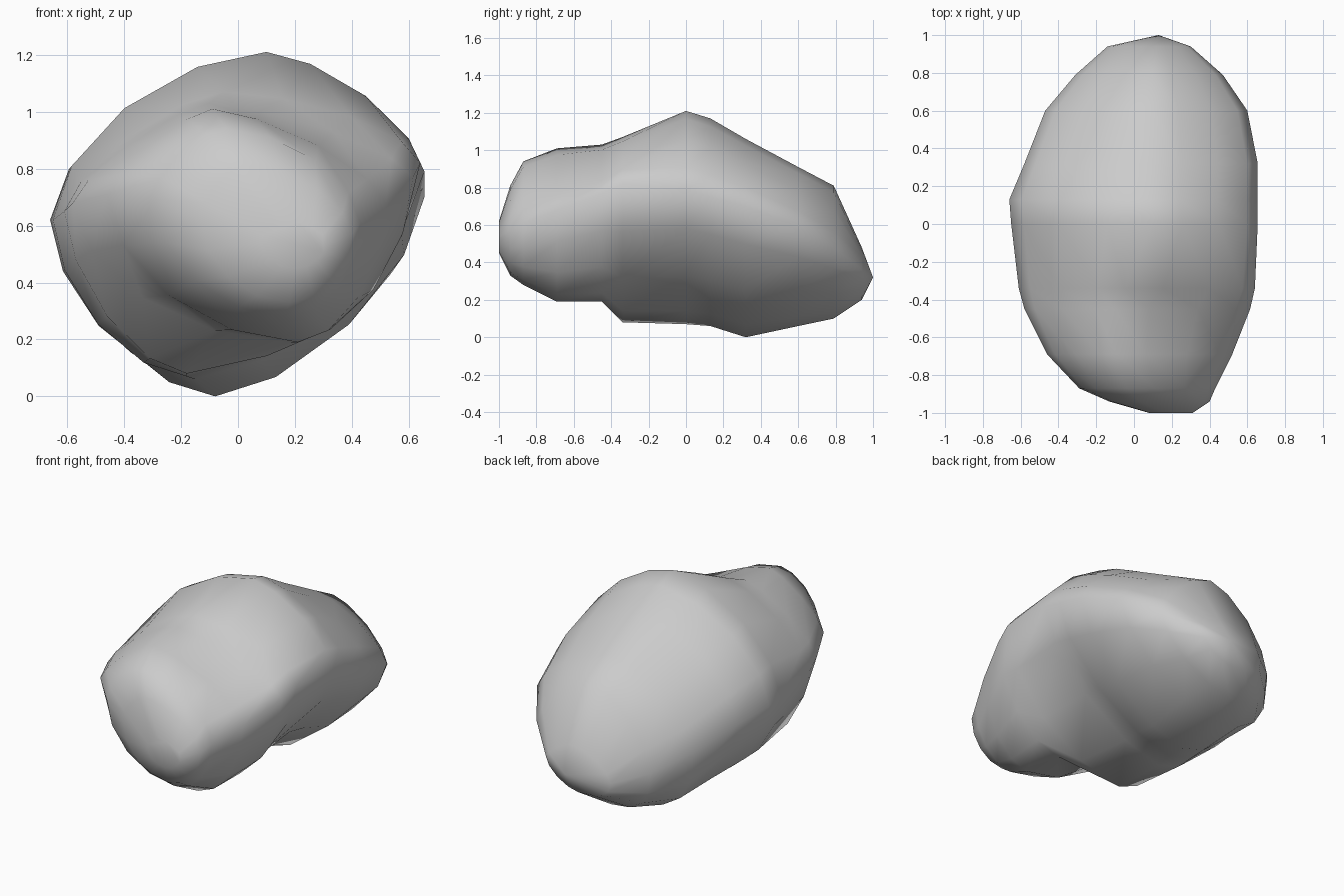
import bpy
import bmesh
import math

cube = bpy.data.objects.get("Cube")
if cube:
    bpy.data.objects.remove(cube, do_unlink=True)

# Corner fullness: upper right, upper left, lower left, lower right
NOSE = (1.7, 1.7, 1.9, 2.0)
LOBE = (1.4, 1.3, 1.8, 1.8)
WAIST = (1.6, 1.4, 1.6, 1.8)
BODY = (1.5, 1.7, 1.7, 1.55)
REAR = (1.45, 1.6, 2.6, 1.6)

# Cross-sections from front to back:
# y, side -x (x, z), top (x, z), side +x (x, z), bottom (x, z), fullness
SECTIONS = [
    (-1.0, .08, .54, .16, .62, .31, .54, .2, .45, NOSE),
    (-.94, -.13, .62, .03, .81, .4, .57, .18, .33, NOSE),
    (-.87, -.29, .69, -.04, .94, .43, .61, .17, .28, NOSE),
    (-.69, -.46, .71, -.09, 1.01, .52, .68, .21, .19, LOBE),
    (-.45, -.58, .68, -.1, 1.03, .615, .77, .18, .19, LOBE),
    (-.34, -.61, .65, -.05, 1.07, .64, .82, -.18, .08, WAIST),
    (0, -.65, .62, .1, 1.21, .655, .79, -.18, .07, BODY),
    (.13, -.66, .62, .08, 1.17, .655, .75, -.15, .06, BODY),
    (.32, -.58, .56, .09, 1.06, .655, .7, -.08, 0, BODY),
    (.6, -.47, .46, .1, .91, .6, .59, -.07, .06, REAR),
    (.79, -.31, .36, .1, .81, .47, .48, -.04, .1, REAR),
    (.94, -.14, .31, .12, .48, .3, .36, .08, .2, REAR),
]
STEPS = 4


def ring_points(section):
    """Join the four extreme points of a section with softened arcs."""
    y, fullness = section[0], section[-1]
    left, top, right, bottom = [section[i:i + 2] for i in (1, 3, 5, 7)]
    corners = [(right, top), (left, top), (left, bottom), (right, bottom)]
    points = []
    for index, (side, pole) in enumerate(corners):
        e = 2 / fullness[index]
        for step in range(STEPS):
            t = step / STEPS * math.pi / 2
            if index % 2:
                t = math.pi / 2 - t
            c, s = max(0, math.cos(t)) ** e, math.sin(t) ** e
            points.append((pole[0] + (side[0] - pole[0]) * c, y,
                           side[1] + (pole[1] - side[1]) * s))
    return points


# Stone surface lofted through the sections
bm = bmesh.new()
rings = [[bm.verts.new(p) for p in ring_points(s)] for s in SECTIONS]
count = len(rings[0])
for a, b in zip(rings, rings[1:]):
    for i in range(count):
        j = (i + 1) % count
        bm.faces.new((a[i], a[j], b[j], b[i]))
bm.faces.new(rings[0])
tip = bm.verts.new((.13, 1, .32))
for i in range(count):
    bm.faces.new((rings[-1][i], rings[-1][(i + 1) % count], tip))
bmesh.ops.recalc_face_normals(bm, faces=bm.faces)
for face in bm.faces:
    face.smooth = True

mesh = bpy.data.meshes.new("boulder")
bm.to_mesh(mesh)
bm.free()
boulder = bpy.data.objects.new("boulder", mesh)
bpy.context.collection.objects.link(boulder)

# Plain grey stone
stone = bpy.data.materials.new("stone grey")
stone.use_nodes = True
colour = (.6, .6, .6, 1)
stone.diffuse_color = colour
stone.node_tree.nodes["Principled BSDF"].inputs["Base Color"].default_value = colour
mesh.materials.append(stone)
